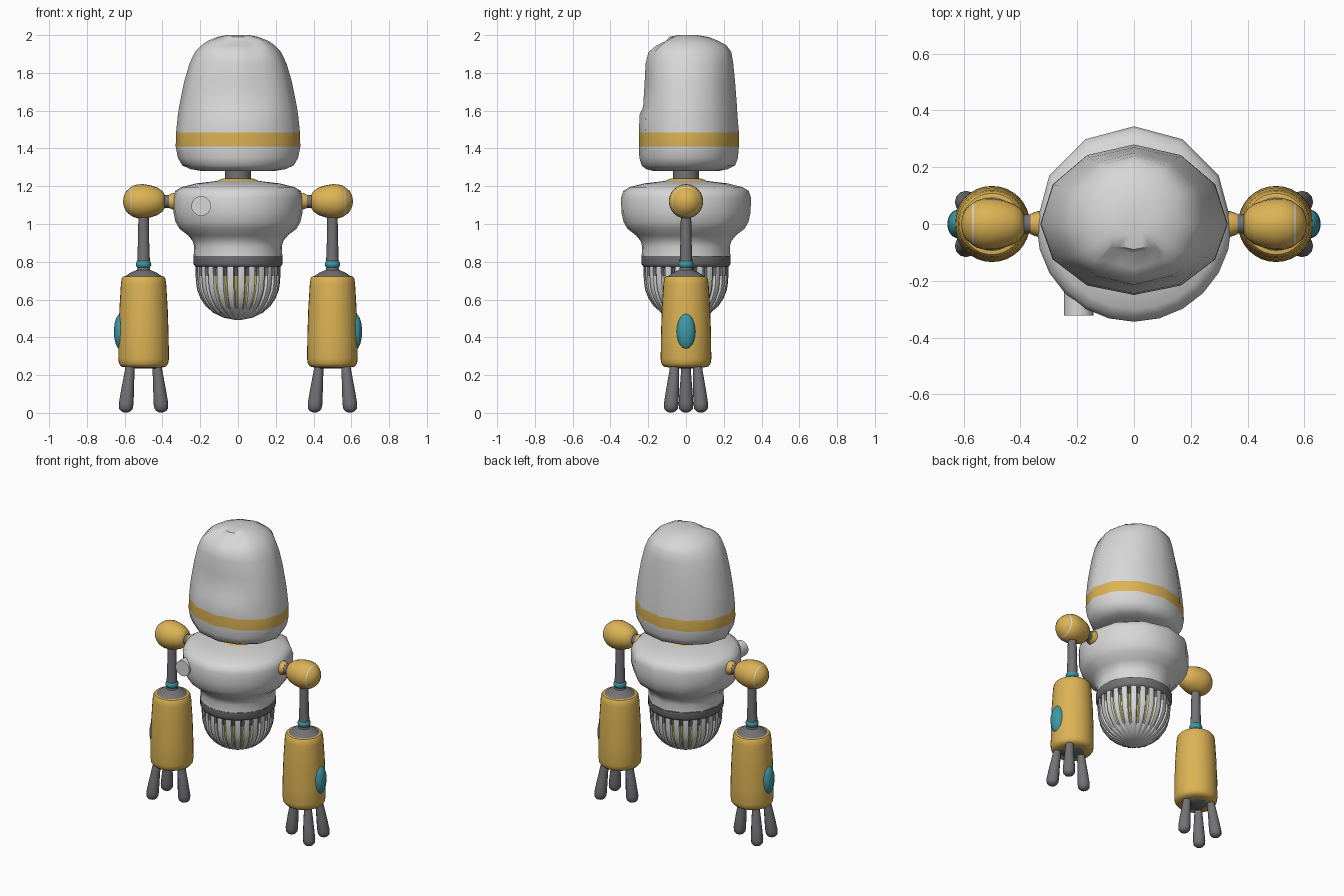
import bpy, bmesh
from math import sin, cos, pi, radians
from mathutils import Matrix, Vector

if "Cube" in bpy.data.objects:
    bpy.data.objects.remove(bpy.data.objects["Cube"])


def material(name, r, g, b):
    m = bpy.data.materials.new(name)
    m.use_nodes = True
    m.diffuse_color = (r, g, b, 1)
    m.node_tree.nodes["Principled BSDF"].inputs["Base Color"].default_value = (r, g, b, 1)
    return m


SHELL = material("light grey shell", .68, .68, .68)
METAL = material("dark grey metal", .17, .17, .18)
AMBER = material("amber paint", .72, .45, .09)
TEAL = material("teal", .045, .32, .38)
GLOW = material("bright yellow", .75, .72, .08)


def loft(name, rings, mats, rule=None, matrix=Matrix(), angle=45):
    """Skin closed rings of points, cap both ends; rule(i, j, centre) picks the colour."""
    bm = bmesh.new()
    loops = [[bm.verts.new(matrix @ Vector(p)) for p in ring] for ring in rings]
    n = len(loops[0])
    for i in range(len(loops) - 1):
        a, b = loops[i], loops[i + 1]
        for j in range(n):
            k = (j + 1) % n
            f = bm.faces.new((a[j], a[k], b[k], b[j]))
            if rule:
                f.material_index = rule(i, j, f.calc_center_median())
    for cap in (loops[0], loops[-1]):
        bm.faces.new(cap)
    bmesh.ops.recalc_face_normals(bm, faces=bm.faces[:])
    mesh = bpy.data.meshes.new(name)
    bm.to_mesh(mesh)
    bm.free()
    for m in mats:
        mesh.materials.append(m)
    ob = bpy.data.objects.new(name, mesh)
    bpy.context.collection.objects.link(ob)
    bpy.ops.object.select_all(action='DESELECT')
    ob.select_set(True)
    bpy.context.view_layer.objects.active = ob
    bpy.ops.object.shade_smooth_by_angle(angle=radians(angle))
    return ob


def circle(r, z, n, x=0, y=0, sy=1):
    return [(x + r * cos(2 * pi * j / n), y + sy * r * sin(2 * pi * j / n), z) for j in range(n)]


def lathe(name, profile, mats, n=24, **kw):
    return loft(name, [circle(r, z, n) for r, z in profile], mats, **kw)


def ball(name, center, size, mat, n=24):
    steps = 12
    prof = [(max(sin(pi * i / steps), .01), -cos(pi * i / steps)) for i in range(steps + 1)]
    m = Matrix.Translation(center) @ Matrix.Diagonal((*size, 1))
    return lathe(name, prof, [mat], n, matrix=m)


# Head: twelve-sided helmet with a recessed face panel and an amber band
head_profile = [  # z, half width, front depth, back depth
    (1.28, .19, .17, .17), (1.29, .25, .21, .22), (1.31, .295, .235, .26), (1.35, .318, .247, .275),
    (1.41, .33, .25, .28), (1.485, .328, .25, .28), (1.58, .318, .245, .272), (1.62, .312, .243, .27),
    (1.75, .286, .235, .26), (1.85, .257, .23, .25), (1.91, .228, .22, .24), (1.945, .195, .195, .215),
    (1.97, .16, .155, .17), (1.99, .11, .09, .12), (2.0, .06, .04, .06)]


def head_ring(z, w, front, back):
    corners = [(w * cos(a), (back if sin(a) > 0 else front) * sin(a))
               for a in (pi * j / 6 for j in range(12))]
    ring = []
    for j in range(24):
        (x0, y0), (x1, y1) = corners[j // 2], corners[(j // 2 + (j % 2)) % 12]
        x, y = (x0 + x1) / 2, (y0 + y1) / 2
        if 1.6 < z < 1.98 and 16 <= j <= 20:
            y += .016 + max(0, z - 1.9) * .5
        ring.append((x, y, z))
    return ring


loft("head_shell", [head_ring(*p) for p in head_profile], [SHELL, AMBER],
     rule=lambda i, j, c: int(1.41 < c.z < 1.485))

# Neck and collar ring
lathe("neck", [(.07, 1.2), (.07, 1.3)], [METAL])
lathe("neck_collar", [(.13, 1.21), (.1, 1.234), (.075, 1.242)], [AMBER])

# Torso: faceted at the back, rounder in front
torso_profile = [(.235, .83), (.232, .88), (.24, .91), (.265, .94), (.31, .975), (.33, 1.01),
                 (.342, 1.06), (.344, 1.14), (.332, 1.175), (.3, 1.195), (.22, 1.215), (.11, 1.228)]
torso_angles = [pi * j / 6 for j in range(6)] + [pi + pi * j / 12 for j in range(12)]
loft("torso", [[(r * cos(a), r * sin(a), z) for a in torso_angles] for r, z in torso_profile], [SHELL])
lathe("waist_band", [(.2, .765), (.228, .775), (.236, .79), (.236, .83), (.2, .832)], [METAL], 32)

# Chest knob
lathe("chest_knob", [(.052, .2), (.052, .322)], [SHELL],
      matrix=Matrix.Translation((-.195, 0, 1.095)) @ Matrix.Rotation(pi / 2, 4, 'X'))

# Ribbed dome with glowing grooves
dome_profile = [(.222, .785), (.224, .755), (.222, .725), (.22, .69), (.214, .65), (.196, .605),
                (.17, .565), (.13, .53), (.08, .505), (.02, .493)]
RIBS = 24
columns = ((0, 0), (.3, .003), (.6, 0), (.72, -.014), (.88, -.014))


def dome_ring(r, z):
    ring = []
    for k in range(RIBS):
        for t, depth in columns:
            a = 2 * pi * (k + t) / RIBS
            rr = r + depth * min(1, r / .2) ** 2
            ring.append((rr * cos(a), rr * sin(a), z))
    return ring


def dome_colour(i, j, c):
    col = j % len(columns)
    if col == 3:
        return 1 if c.z > .73 else 2 if c.z > .55 else 0
    return int(c.z > .77 or (col > 1 and c.z > .72))


loft("ribbed_dome", [dome_ring(*p) for p in dome_profile], [SHELL, METAL, GLOW], rule=dome_colour)

# Arms
for side, s in (("left", 1), ("right", -1)):
    outward = Matrix.Translation((0, 0, 1.12)) @ Matrix.Rotation(s * pi / 2, 4, 'Y')
    at_arm = Matrix.Translation((s * .5, 0, 0))
    lathe(side + "_shoulder_socket", [(.045, .3), (.045, .34), (.036, .365)], [AMBER], matrix=outward)
    lathe(side + "_shoulder_peg", [(.034, .33), (.034, .42)], [METAL], matrix=outward)
    lathe(side + "_shoulder",
          [(.036, .388), (.055, .4), (.072, .425), (.084, .46), (.091, .5), (.09, .53), (.083, .555),
           (.077, .564), (.073, .57), (.055, .591), (.03, .604), (.008, .608)], [AMBER, SHELL],
          rule=lambda i, j, c: int(i == 7), matrix=outward)
    lathe(side + "_upper_arm", [(.034, .79), (.03, .9), (.027, 1.06)], [METAL], 16, matrix=at_arm)
    ball(side + "_elbow", (s * .5, 0, .787), (.041, .041, .03), TEAL)
    lathe(side + "_wrist_cone", [(.1, .7), (.098, .722), (.07, .742), (.035, .757), (.03, .78)],
          [METAL], matrix=at_arm)
    lathe(side + "_forearm",
          [(.09, .24), (.118, .245), (.13, .26), (.134, .285), (.133, .4), (.128, .55), (.12, .68),
           (.116, .71), (.108, .722), (.098, .724)], [AMBER], 32, matrix=at_arm)
    ball(side + "_forearm_pad", (s * .62, 0, .43), (.037, .05, .096), TEAL)
    # Three fingers: two outside, one inside
    for finger, fx, fy in (("front", .085, -.072), ("back", .085, .072), ("inner", -.085, 0)):
        rings = [circle(r, z, 12, s * (.5 + fx * k), fy * k)
                 for r, z, k in ((.022, .29, .78), (.026, .22, .87), (.034, .12, 1.0), (.039, .05, 1.08),
                                 (.036, .022, 1.1), (.026, .01, 1.1), (.01, .002, 1.1))]
        loft(f"{side}_{finger}_finger", rings, [METAL])
    for bx in (s * .5,):
        lathe(side + "_palm", [(.07, .236), (.085, .25)], [METAL], matrix=Matrix.Translation((bx, 0, 0)))
